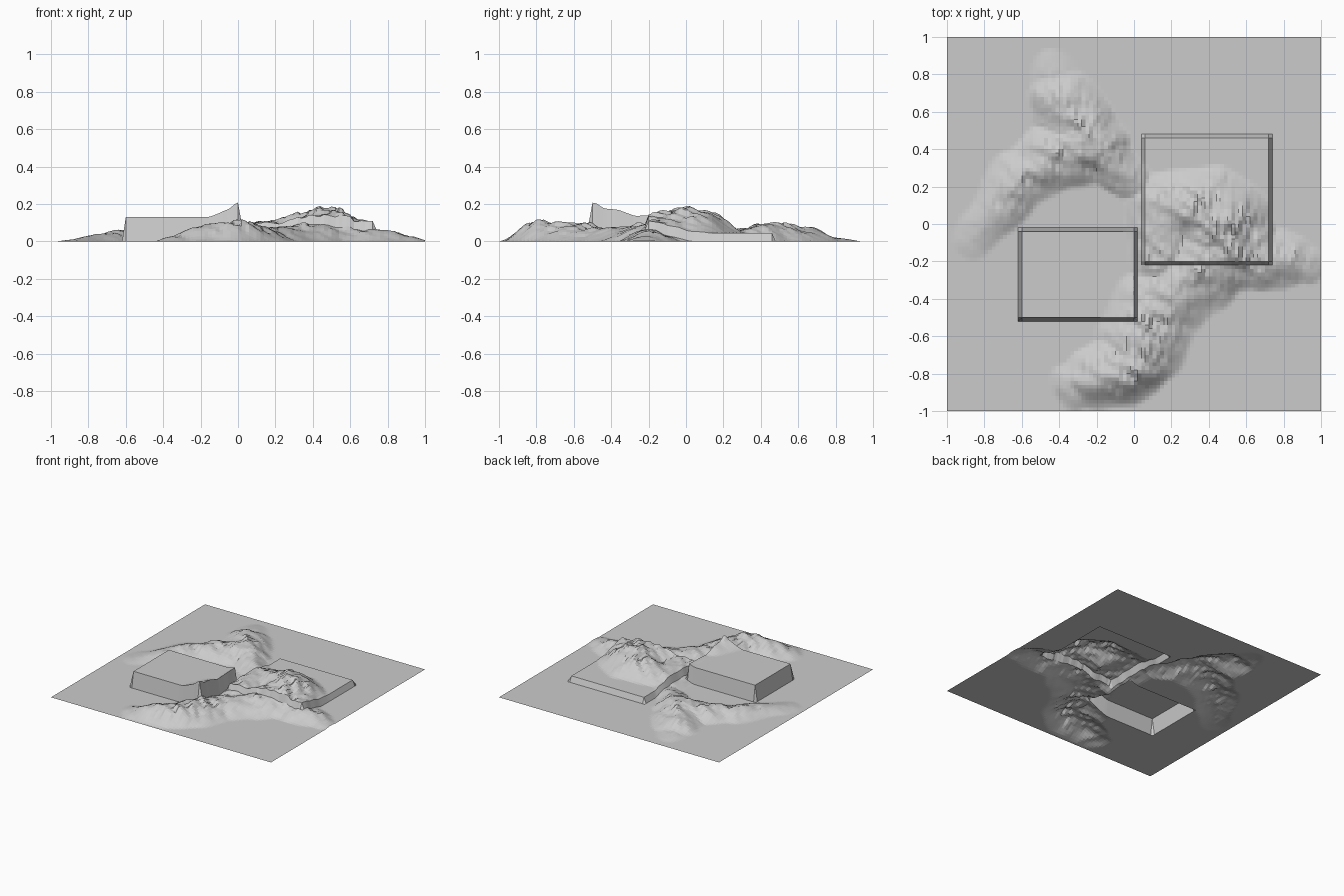
import bpy
import bmesh
from mathutils import Vector, noise

cube = bpy.data.objects.get("Cube")
if cube:
    bpy.data.objects.remove(cube, do_unlink=True)

CELLS = 100

# Mountain crest lines: x, y, crest height, half width
RIDGES = [
    # back left range
    [(-.88, -.1, .01, .1), (-.72, .08, .045, .14), (-.6, .25, .06, .17),
     (-.4, .38, .075, .2), (-.22, .42, .105, .2)],
    [(-.22, .42, .1, .2), (-.38, .65, .075, .19), (-.43, .8, .02, .13)],
    # saddle joining the ranges
    [(-.22, .42, .09, .16), (.05, .18, .03, .1), (.2, .12, .065, .18)],
    # central mountain and its right spur
    [(.2, .08, .065, .2), (.38, .08, .12, .24), (.47, 0, .135, .28),
     (.55, -.12, .1, .25), (.68, -.2, .065, .17), (.82, -.19, .055, .15),
     (.93, -.22, .03, .1)],
    [(.12, .1, .06, .18), (.15, -.2, .06, .18)],
    # front range
    [(.5, -.1, .11, .25), (.3, -.3, .08, .22), (.12, -.45, .07, .24),
     (.05, -.62, .1, .25), (-.02, -.77, .11, .2), (-.2, -.82, .085, .18),
     (-.32, -.87, .03, .13)],
]

# Raised building plots: x min, x max, y min, y max, lift
PLOTS = [(-.6, 0, -.5, -.04, .13), (.06, .72, -.2, .46, .045)]


def crest_height(p, start, end):
    """Height that one crest segment gives at a point."""
    a, b = Vector(start[:2]), Vector(end[:2])
    t = max(0, min(1, (p - a).dot(b - a) / (b - a).length_squared))
    height = start[2] + (end[2] - start[2]) * t
    width = start[3] + (end[3] - start[3]) * t
    d = (p - a.lerp(b, t)).length / width
    return height * (1 - d * d) ** 1.5 if d < 1 else 0


def ground(x, y):
    """Rugged natural ground, with streaks running down to the right."""
    p = Vector((x, y))
    wobble = Vector((noise.noise((x * 7, y * 7, 1)), noise.noise((x * 7, y * 7, 5))))
    p += wobble * .025
    h = max(crest_height(p, a, b) for r in RIDGES for a, b in zip(r, r[1:]))
    block = round(x * CELLS / 4 + .01) * 4 / CELLS
    streak = noise.noise(((block + y) * 14, (block - y) * 5, 3))
    rough = noise.noise((block * 12, y * 12, 8))
    return max(0, h * (1 + .25 * streak + .15 * rough))


def plot_lift(x, y):
    e = .005
    return sum(lift for x0, x1, y0, y1, lift in PLOTS
               if x0 - e < x < x1 + e and y0 - e < y < y1 + e)


# Terrain sheet
bm = bmesh.new()
bmesh.ops.create_grid(bm, x_segments=CELLS, y_segments=CELLS, size=1)
for v in bm.verts:
    x, y = v.co.x, v.co.y
    v.co.z = ground(x, y) + plot_lift(x, y)
mesh = bpy.data.meshes.new("terrain")
bm.to_mesh(mesh)
bm.free()
terrain = bpy.data.objects.new("terrain", mesh)
bpy.context.collection.objects.link(terrain)

# Plain grey
grey = bpy.data.materials.new("plain_grey")
grey.use_nodes = True
colour = (.6, .6, .6, 1)
grey.diffuse_color = colour
grey.node_tree.nodes["Principled BSDF"].inputs["Base Color"].default_value = colour
mesh.materials.append(grey)
